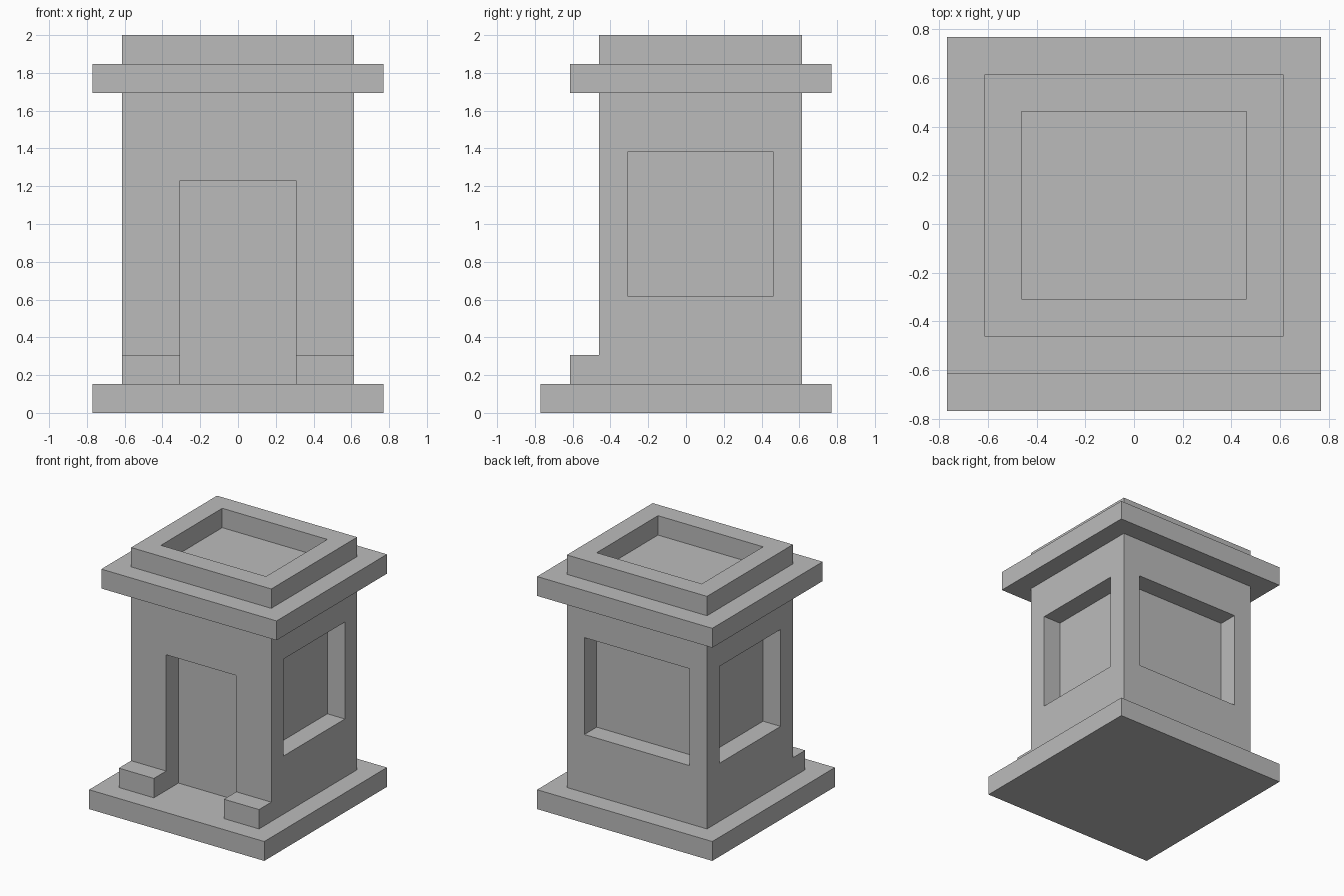
import bpy

if "Cube" in bpy.data.objects:
    bpy.data.objects.remove(bpy.data.objects["Cube"], do_unlink=True)

U = 2 / 13  # one block unit; the model is 13 units tall

stone = bpy.data.materials.new("grey stone")
stone.use_nodes = True
grey = (0.5, 0.5, 0.5, 1)
stone.diffuse_color = grey
stone.node_tree.nodes["Principled BSDF"].inputs["Base Color"].default_value = grey


def box(name, x, y, z):
    """Box spanning the given (low, high) ranges in block units."""
    spans = (x, y, z)
    bpy.ops.mesh.primitive_cube_add(size=1, location=[(a + b) / 2 * U for a, b in spans])
    ob = bpy.context.object
    ob.name = ob.data.name = name
    ob.scale = [(b - a) * U for a, b in spans]
    bpy.ops.object.transform_apply(location=True, rotation=False, scale=True)
    ob.data.materials.append(stone)
    return ob


def carve(target, x, y, z):
    """Cut a box-shaped recess out of the target."""
    cutter = box("recess_cutter", x, y, z)
    cutter.hide_render = True
    mod = target.modifiers.new("recess", "BOOLEAN")
    mod.operation = "DIFFERENCE"
    mod.solver = "EXACT"
    mod.object = cutter
    bpy.context.view_layer.objects.active = target
    bpy.ops.object.modifier_apply(modifier=mod.name)
    bpy.data.objects.remove(cutter, do_unlink=True)


# Plinth and roof slab
box("base_slab", (-5, 5), (-5, 5), (0, 1))
box("roof_slab", (-5, 5), (-4, 5), (11, 12))

# Body with doorway, back window and two side windows
body = box("body", (-4, 4), (-3, 4), (1, 11))
carve(body, (-2, 2), (-4, -2), (0, 8))
carve(body, (-3, 3), (3, 5), (4, 9))
for side in (-1, 1):
    carve(body, sorted((side * 3, side * 5)), (-2, 3), (4, 9))

# Raised rim on the roof, open in the middle
rim = box("roof_rim", (-4, 4), (-3, 4), (12, 13))
carve(rim, (-3, 3), (-2, 3), (11, 14))

# Low blocks flanking the doorway
for side, name in ((-1, "right"), (1, "left")):
    box(name + "_door_block", sorted((side * 2, side * 4)), (-4, -3), (1, 2))
